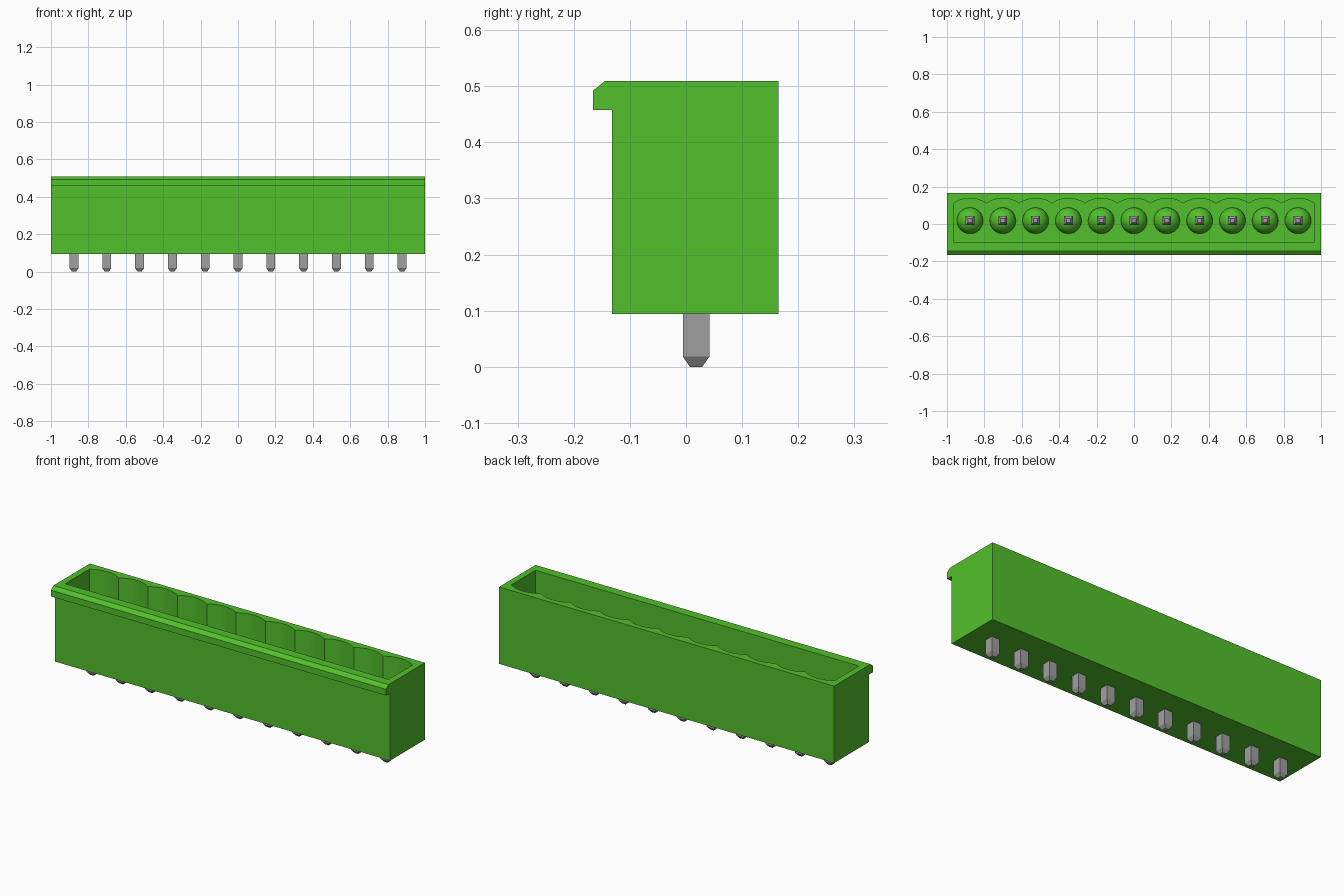
import bpy
import bmesh
from math import radians, sin, cos, asin

cube = bpy.data.objects.get("Cube")
if cube:
    bpy.data.objects.remove(cube, do_unlink=True)

PINS, PITCH, PIN_Y = 11, 0.1754, 0.018
BASE_Z, FLOOR_Z, TOP_Z = 0.094, 0.21, 0.509
pin_xs = [(i - (PINS - 1) / 2) * PITCH for i in range(PINS)]


def make_material(name, rgb):
    mat = bpy.data.materials.new(name)
    mat.use_nodes = True
    color = (*rgb, 1)
    mat.diffuse_color = color
    mat.node_tree.nodes["Principled BSDF"].inputs["Base Color"].default_value = color
    return mat


green = make_material("green plastic", (0.084, 0.527, 0.025))
metal = make_material("grey metal", (0.35, 0.35, 0.35))


def finish(name, bm, mat):
    bmesh.ops.recalc_face_normals(bm, faces=bm.faces)
    mesh = bpy.data.meshes.new(name)
    bm.to_mesh(mesh)
    bm.free()
    mesh.materials.append(mat)
    obj = bpy.data.objects.new(name, mesh)
    bpy.context.collection.objects.link(obj)
    return obj


def prism(name, points, offset, mat):
    """Extrude a closed outline along an offset."""
    bm = bmesh.new()
    face = bm.faces.new([bm.verts.new(p) for p in points])
    ext = bmesh.ops.extrude_face_region(bm, geom=[face])
    moved = [v for v in ext["geom"] if isinstance(v, bmesh.types.BMVert)]
    bmesh.ops.translate(bm, verts=moved, vec=offset)
    return finish(name, bm, mat)


def smooth(obj):
    bpy.ops.object.select_all(action='DESELECT')
    obj.select_set(True)
    bpy.context.view_layer.objects.active = obj
    bpy.ops.object.shade_smooth_by_angle(angle=radians(30))


# Housing with a latch lip along the front
side = [(-0.132, BASE_Z), (0.165, BASE_Z), (0.165, TOP_Z), (-0.145, TOP_Z),
        (-0.166, 0.492), (-0.166, 0.458), (-0.132, 0.458)]
housing = prism("housing", [(-1, y, z) for y, z in side], (2, 0, 0), green)

# Cavity with a scalloped back wall, one arc per pin
RADIUS, PEAK_Y = 0.156, 0.137
half = asin(PITCH / 2 / RADIUS)
STEPS = 10
end = PINS * PITCH / 2
outline = [(end, -0.095), (-end, -0.095)]
for i, x in enumerate(pin_xs):
    for k in range(0 if i == 0 else 1, STEPS + 1):
        a = half * (2 * k / STEPS - 1)
        outline.append((x + RADIUS * sin(a), PEAK_Y - RADIUS * (1 - cos(a))))
cutter = prism("cavity_cutter", [(x, y, FLOOR_Z) for x, y in outline],
               (0, 0, 0.5), green)
cutter.hide_render = True
cut = housing.modifiers.new("cavity", 'BOOLEAN')
cut.operation, cut.solver, cut.object = 'DIFFERENCE', 'EXACT', cutter
bpy.context.view_layer.objects.active = housing
bpy.ops.object.modifier_apply(modifier=cut.name)
bpy.data.objects.remove(cutter, do_unlink=True)
smooth(housing)

# Rounded collars around the pins on the cavity floor
bm = bmesh.new()
for x in pin_xs:
    made = bmesh.ops.create_uvsphere(bm, u_segments=32, v_segments=16, radius=0.07)
    bmesh.ops.translate(bm, verts=made["verts"], vec=(x, PIN_Y, FLOOR_Z))
bmesh.ops.bisect_plane(bm, geom=bm.verts[:] + bm.edges[:] + bm.faces[:],
                       plane_co=(0, 0, FLOOR_Z), plane_no=(0, 0, -1),
                       clear_outer=True)
smooth(finish("pin_collars", bm, green))

# Square pins with tapered tips at both ends
WIDE, TIP = 0.0235, 0.011
bm = bmesh.new()
for x in pin_xs:
    rings = []
    for z, h in ((0, TIP), (0.018, WIDE), (0.39, WIDE), (0.41, TIP)):
        rings.append([bm.verts.new((x + sx * h, PIN_Y + sy * h, z))
                      for sx, sy in ((-1, -1), (1, -1), (1, 1), (-1, 1))])
    for low, high in zip(rings, rings[1:]):
        for k in range(4):
            n = (k + 1) % 4
            bm.faces.new((low[k], low[n], high[n], high[k]))
    bm.faces.new(rings[0][::-1])
    bm.faces.new(rings[-1])
finish("pins", bm, metal)
